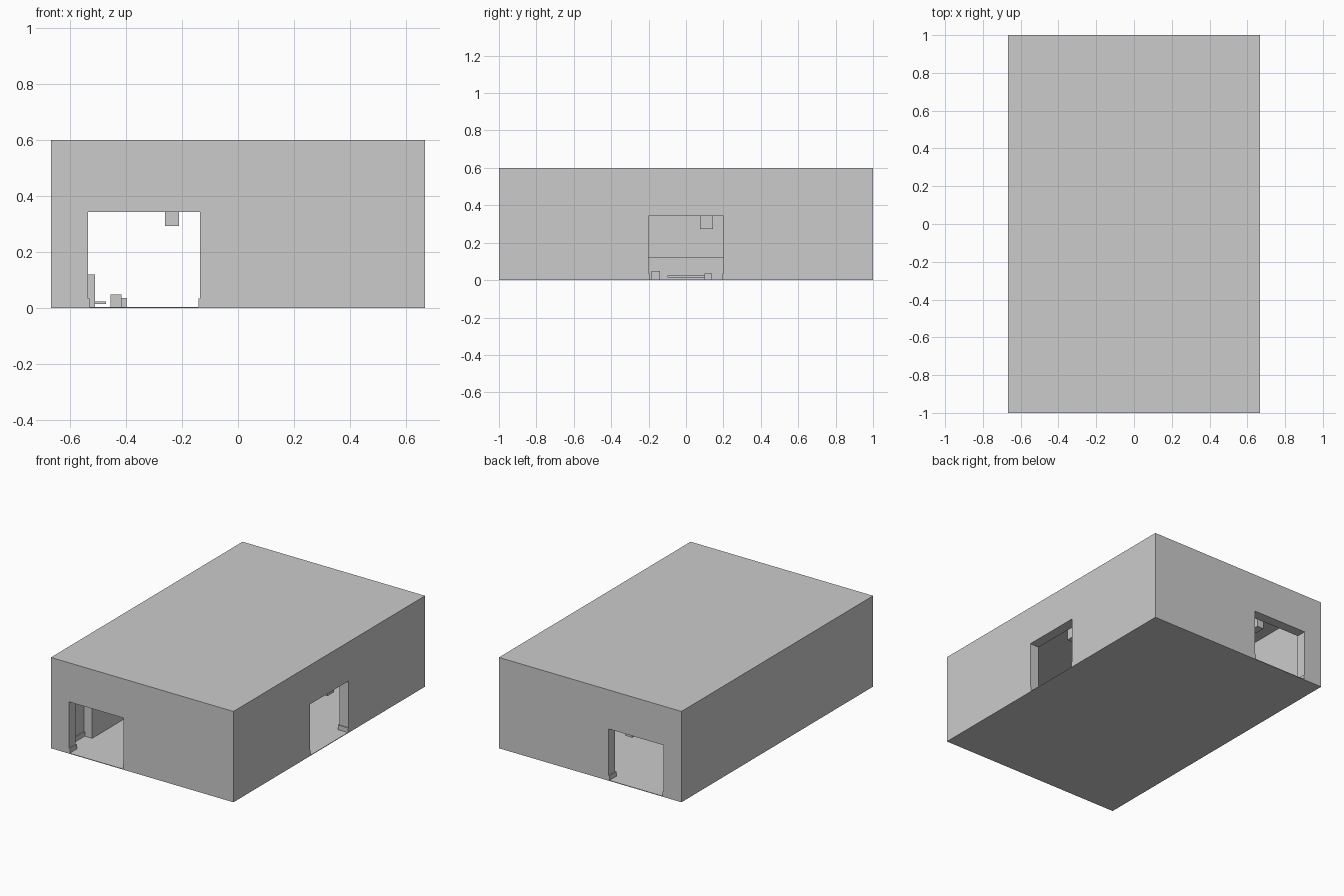
import bpy

old = bpy.data.objects.get("Cube")
if old:
    bpy.data.objects.remove(old, do_unlink=True)

grey = bpy.data.materials.new("plain_grey")
grey.use_nodes = True
grey.diffuse_color = (0.6, 0.6, 0.6, 1)
grey.node_tree.nodes["Principled BSDF"].inputs["Base Color"].default_value = (0.6, 0.6, 0.6, 1)


def box(name, x, y, z):
    """Axis-aligned box from (low, high) ranges."""
    bpy.ops.mesh.primitive_cube_add(size=1, location=[sum(r) / 2 for r in (x, y, z)])
    ob = bpy.context.object
    ob.name = name
    ob.scale = [r[1] - r[0] for r in (x, y, z)]
    bpy.ops.object.transform_apply(location=False, rotation=False, scale=True)
    ob.data.materials.append(grey)
    return ob


def cut(target, cutter):
    cutter.hide_render = True
    mod = target.modifiers.new("cut", 'BOOLEAN')
    mod.operation = 'DIFFERENCE'
    mod.solver = 'EXACT'
    mod.object = cutter
    bpy.ops.object.select_all(action='DESELECT')
    target.select_set(True)
    bpy.context.view_layer.objects.active = target
    bpy.ops.object.modifier_apply(modifier=mod.name)
    bpy.data.objects.remove(cutter, do_unlink=True)


W, L, H = 0.667, 1.0, 0.6       # half width, half length, height
T = 0.067                       # wall thickness
F, C = 0.004, 0.535             # floor and ceiling levels
DOOR = 0.342                    # door head
DX = (-0.535, -0.135)           # front and back doorways
DY = (-0.2, 0.2)                # side doorway
IX, IY = W - T, L - T           # inner faces

# Hollow building shell with three doorways
shell = box("building_shell", (-W, W), (-L, L), (0, H))
cut(shell, box("room_cutter", (-IX, IX), (-IY, IY), (F, C)))
cut(shell, box("front_back_door_cutter", DX, (-L - 0.1, L + 0.1), (F, DOOR)))
cut(shell, box("side_door_cutter", (0, W + 0.1), DY, (F, DOOR)))

# Skirting on door jambs and inner walls
S = 0.006
SZ = (F, 0.035)
for side, s in (("front", -1), ("back", 1)):
    jamb = tuple(sorted((s * L, s * (IY - S))))
    wall = tuple(sorted((s * IY, s * (IY - S))))
    box(side + "_jamb_skirting_right", (DX[0], DX[0] + S), jamb, SZ)
    box(side + "_jamb_skirting_left", (DX[1] - S, DX[1]), jamb, SZ)
    box(side + "_wall_skirting_right", (-IX, DX[0]), wall, SZ)
    box(side + "_wall_skirting_left", (DX[1], IX), wall, SZ)
    edge = tuple(sorted((s * DY[1], s * (DY[1] - S))))
    run = tuple(sorted((s * DY[1], s * IY)))
    box("side_jamb_skirting_" + side, (IX - S, W), edge, SZ)
    box("side_wall_skirting_" + side, (IX - S, IX), run, SZ)
box("long_wall_skirting", (-IX, -IX + S), (-IY, IY), SZ)

# Furniture against the closed wall
box("tall_cabinet", (-IX, -0.54), (-0.75, -0.3), (F, 0.4))
box("low_bench", (-IX, -0.51), (-0.3, 0.4), (F, 0.12))
box("bench_foot_rail", (-0.51, -0.47), (-0.1, 0.1), (0.015, 0.024))

# Small boxes on the floor
box("floor_box_large", (-0.455, -0.415), (-0.185, -0.14), (F, 0.048))
box("floor_box_small", (-0.43, -0.395), (0.1, 0.14), (F, 0.036))

# Fittings hanging inside the doorways
box("back_door_fitting", (-0.26, -0.21), (0.86, IY), (0.292, 0.4))
box("side_door_fitting", (0.54, IX), (0.075, 0.145), (0.272, 0.4))
